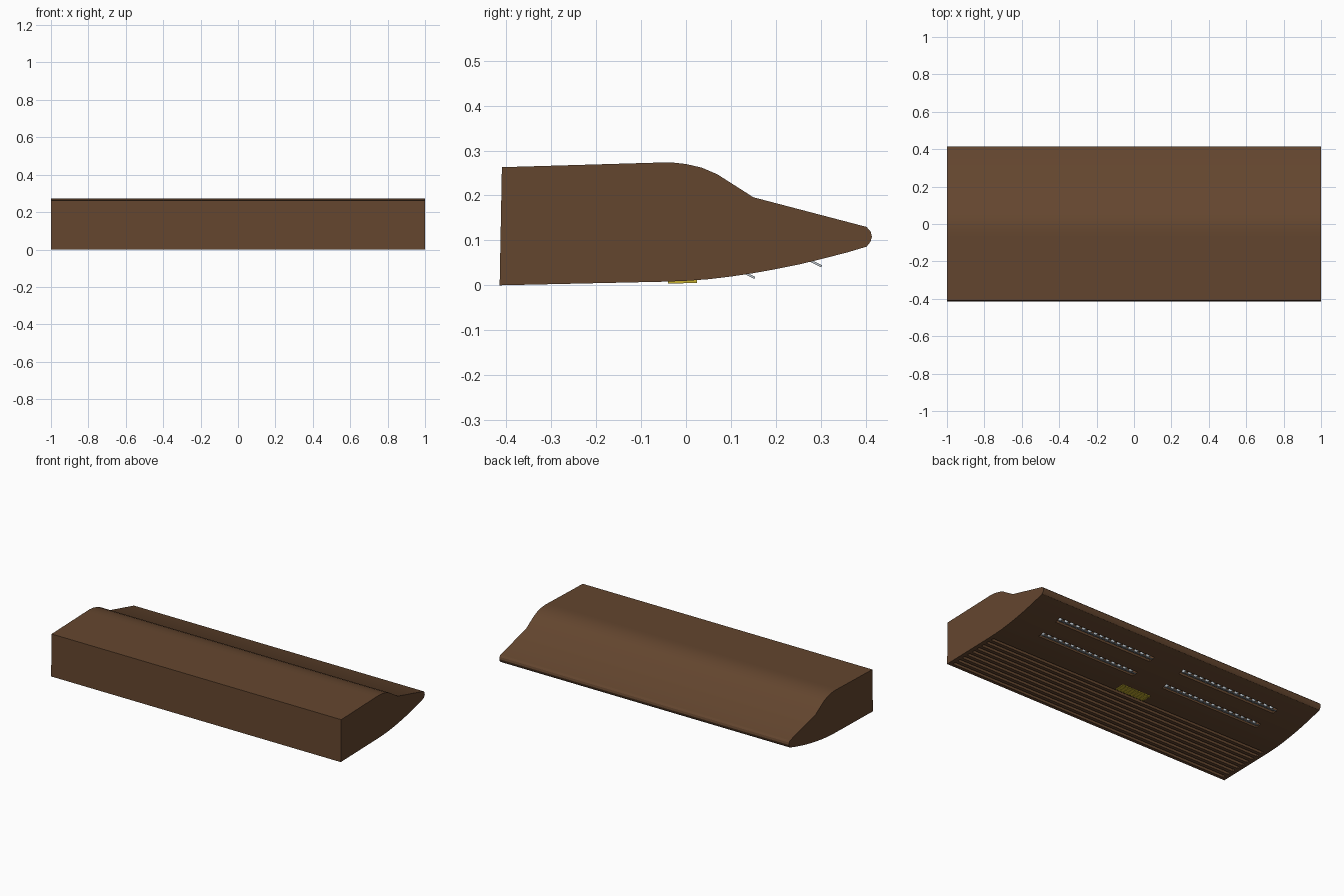
import bpy, bmesh, math
from mathutils import Matrix

if "Cube" in bpy.data.objects:
    bpy.data.objects.remove(bpy.data.objects["Cube"])


def material(name, rgb):
    m = bpy.data.materials.new(name)
    m.diffuse_color = (*rgb, 1)
    m.use_nodes = True
    m.node_tree.nodes["Principled BSDF"].inputs["Base Color"].default_value = m.diffuse_color
    return m


BROWN = material("brown", (0.127, 0.061, 0.028))
GREY = material("light blue grey", (0.48, 0.53, 0.57))
YELLOW = material("yellow", (0.56, 0.43, 0.03))


def finish(name, bm, mat):
    bmesh.ops.recalc_face_normals(bm, faces=bm.faces)
    me = bpy.data.meshes.new(name)
    bm.to_mesh(me)
    bm.free()
    me.materials.append(mat)
    ob = bpy.data.objects.new(name, me)
    bpy.context.collection.objects.link(ob)
    return ob


def add_box(bm, centre, size, tilt=0.0):
    # box tilted about the x axis
    m = (Matrix.Translation(centre) @ Matrix.Rotation(tilt, 4, 'X')
         @ Matrix.Diagonal((*size, 1)))
    bmesh.ops.create_cube(bm, size=1, matrix=m)


# Housing: side profile (y, z) swept along x
profile = [(-0.415, 0.0), (-0.05, 0.008), (0.0, 0.01), (0.05, 0.0135), (0.1, 0.0195),
           (0.15, 0.027), (0.2, 0.036), (0.25, 0.046), (0.3, 0.058), (0.36, 0.0735),
           (0.402, 0.086), (0.411, 0.097), (0.414, 0.108), (0.411, 0.12), (0.402, 0.13),
           (0.15, 0.196), (0.07, 0.247), (0.035, 0.262), (0.0, 0.27), (-0.035, 0.274),
           (-0.07, 0.273), (-0.41, 0.263)]
bm = bmesh.new()
face = bm.faces.new([bm.verts.new((-1, y, z)) for y, z in profile])
ext = bmesh.ops.extrude_face_region(bm, geom=[face])
bmesh.ops.translate(bm, vec=(2, 0, 0),
                    verts=[v for v in ext["geom"] if isinstance(v, bmesh.types.BMVert)])
housing = finish("housing", bm, BROWN)

# Cutter: long intake grooves under the front half, four outlet slots behind
SLOTS = [(0.135, 0.026), (0.28, 0.054)]
SLOT_X, SLOT_LEN = 0.445, 0.68
bm = bmesh.new()
for i in range(9):
    add_box(bm, (0, -0.385 + 0.041 * i, 0.0), (1.95, 0.02, 0.05))
for y, z in SLOTS:
    for side in (-1, 1):
        add_box(bm, (side * SLOT_X, y, z), (SLOT_LEN, 0.04, 0.06))
cutter = finish("groove_cutter", bm, BROWN)
cutter.hide_render = True

mod = housing.modifiers.new("grooves", 'BOOLEAN')
mod.operation = 'DIFFERENCE'
mod.solver = 'EXACT'
mod.object = cutter
bpy.context.view_layer.objects.active = housing
housing.select_set(True)
bpy.ops.object.modifier_apply(modifier=mod.name)
bpy.data.objects.remove(cutter)
bpy.ops.object.shade_smooth_by_angle(angle=math.radians(25))

# Outlet louvres: a tilted blade in each slot, with small upright fins behind it
bm = bmesh.new()
for (y, z), reach in zip(SLOTS, (0.006, 0.01)):
    for side in (-1, 1):
        add_box(bm, (side * SLOT_X, y + reach - 0.003, z - reach * 0.5 + 0.001),
                (SLOT_LEN - 0.02, 0.034, 0.005), math.radians(-27))
        for k in range(16):
            x = side * SLOT_X + (k - 7.5) * 0.042
            add_box(bm, (x, y, z + 0.017), (0.006, 0.038, 0.022))
finish("outlet_louvres", bm, GREY)

# Indicator panel: thin plate with raised ribs under the middle
bm = bmesh.new()
add_box(bm, (0, -0.008, 0.0095), (0.2, 0.06, 0.006), math.radians(1.5))
for k in range(9):
    add_box(bm, ((k - 4) * 0.023, -0.008, 0.0085), (0.01, 0.064, 0.008), math.radians(1.5))
finish("indicator_panel", bm, YELLOW)
